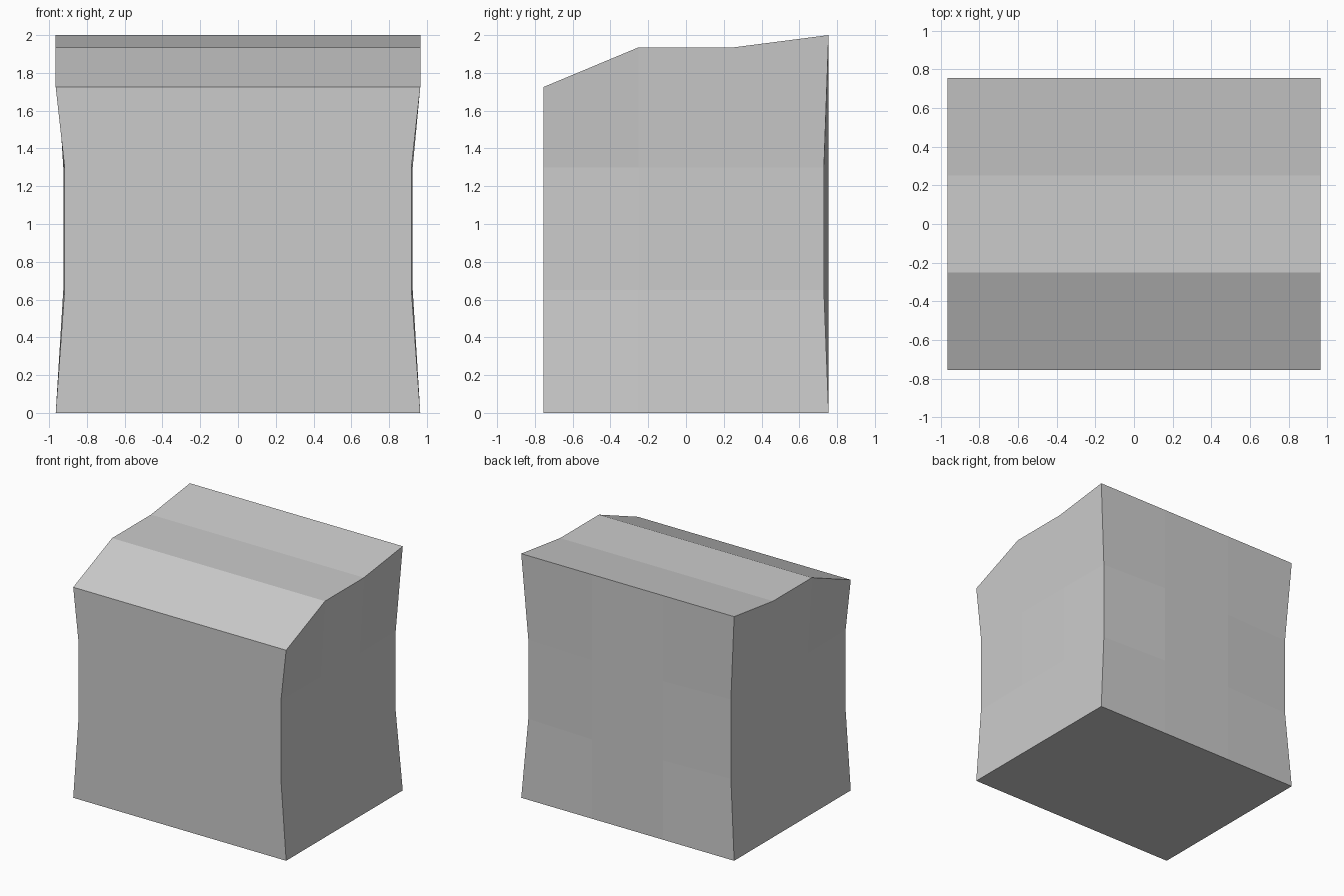
import bpy, bmesh

if "Cube" in bpy.data.objects:
    bpy.data.objects.remove(bpy.data.objects["Cube"])

HX, HY = 0.965, 0.755
TOP = [1.725, 1.935, 1.935, 2.0]      # top profile, front to back
RING = [0.0, 0.65, 1.3]               # heights of the lower loops


def step(v):
    """Index 0..3 of a coordinate on the 3x3x3 cube lattice."""
    return round((v + 1) * 1.5)


# Block: a cube cut into thirds, then shaped
bm = bmesh.new()
bmesh.ops.create_cube(bm, size=2)
bmesh.ops.subdivide_edges(bm, edges=bm.edges[:], cuts=2, use_grid_fill=True)
for v in bm.verts:
    i, j, k = (step(c) for c in v.co)
    x, y = v.co.x * HX, v.co.y * HY
    z = TOP[j] if k == 3 else RING[k]
    # Pinched waist on both sides, back corners drawn slightly inward
    if k in (1, 2) and i in (0, 3):
        waist = 0.918 if j in (0, 3) else 0.925
        x = waist if i == 3 else -waist
        if j == 3:
            y = 0.73
    v.co = (x, y, z)
bmesh.ops.recalc_face_normals(bm, faces=bm.faces[:])

mesh = bpy.data.meshes.new("sloped_block")
bm.to_mesh(mesh)
bm.free()
block = bpy.data.objects.new("sloped_block", mesh)
bpy.context.collection.objects.link(block)
